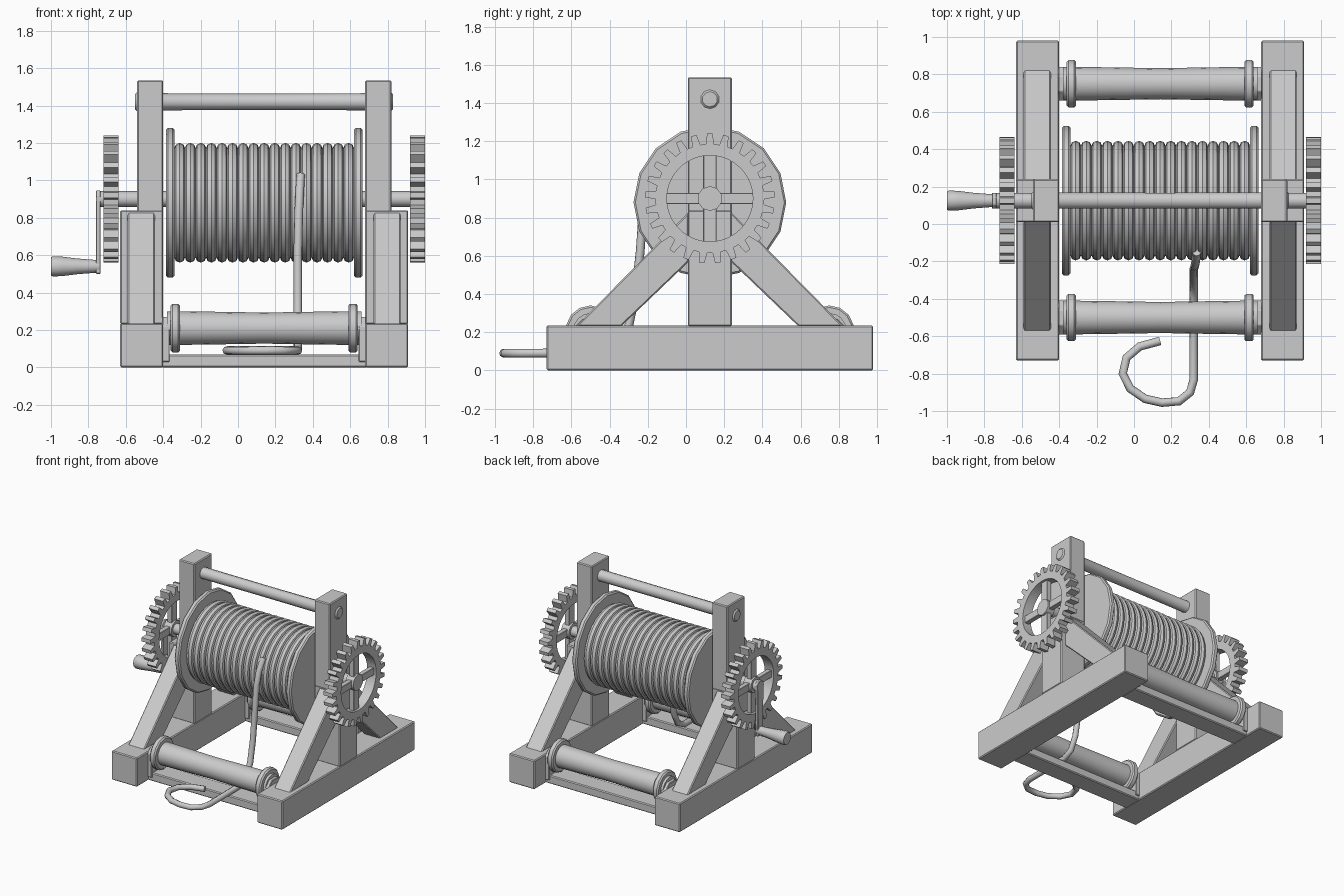
import bpy, bmesh
from math import sin, cos, pi

if "Cube" in bpy.data.objects:
    bpy.data.objects.remove(bpy.data.objects["Cube"])

CX, CY = 0.14, 0.125        # mirror planes of the winch
AXLE_Z, DRUM_Z = 0.90, 0.88


def finish(name, bm, bevel=0.0):
    bmesh.ops.recalc_face_normals(bm, faces=bm.faces)
    me = bpy.data.meshes.new(name)
    bm.to_mesh(me)
    bm.free()
    ob = bpy.data.objects.new(name, me)
    bpy.context.collection.objects.link(ob)
    if bevel:
        m = ob.modifiers.new("bevel", 'BEVEL')
        m.width, m.segments = bevel, 1
    else:
        bpy.ops.object.select_all(action='DESELECT')
        ob.select_set(True)
        bpy.context.view_layer.objects.active = ob
        bpy.ops.object.shade_smooth_by_angle(angle=0.7)
    return ob


def prism(name, profile, x0, x1, bevel=0.007):
    """Extrude a (y, z) profile from x0 to x1."""
    bm = bmesh.new()
    a = [bm.verts.new((x0, y, z)) for y, z in profile]
    b = [bm.verts.new((x1, y, z)) for y, z in profile]
    bm.faces.new(a)
    bm.faces.new(b)
    n = len(a)
    for i in range(n):
        bm.faces.new((a[i], a[(i + 1) % n], b[(i + 1) % n], b[i]))
    return finish(name, bm, bevel)


def box(name, x0, x1, y0, y1, z0, z1, bevel=0.007):
    return prism(name, [(y0, z0), (y1, z0), (y1, z1), (y0, z1)], x0, x1, bevel)


def lathe(name, profile, y, z, sides):
    """Turn an (x, radius) profile about an axis parallel to x."""
    bm = bmesh.new()
    rings = [[bm.verts.new((x, y + r * sin(2 * pi * i / sides), z + r * cos(2 * pi * i / sides)))
              for i in range(sides)] for x, r in profile]
    for a, b in zip(rings, rings[1:]):
        for i in range(sides):
            j = (i + 1) % sides
            bm.faces.new((a[i], a[j], b[j], b[i]))
    bm.faces.new(rings[0])
    bm.faces.new(rings[-1])
    return finish(name, bm)


def gear_rim(name, x0, x1, teeth, tip, root, inner):
    bm = bmesh.new()
    pitch = 2 * pi / teeth
    spots = [(-0.30, root), (-0.17, tip), (0.17, tip), (0.30, root)]
    loops = []
    for x, hole in ((x0, False), (x1, False), (x1, True), (x0, True)):
        loop = []
        for t in range(teeth):
            for off, r in spots:
                a, r = (t + off) * pitch, inner if hole else r
                loop.append(bm.verts.new((x, CY + r * sin(a), AXLE_Z + r * cos(a))))
        loops.append(loop)
    n = len(loops[0])
    for k in range(4):
        a, b = loops[k], loops[(k + 1) % 4]
        for i in range(n):
            bm.faces.new((a[i], a[(i + 1) % n], b[(i + 1) % n], b[i]))
    return finish(name, bm)


def mirrored(side, x0, x1):
    """Left-side x range, or its reflection for the right side."""
    return (x0, x1) if side == "left" else (2 * CX - x1, 2 * CX - x0)


# Side frames, gears and flanges, once per side
for side in ("left", "right"):
    box(side + "_base_beam", *mirrored(side, -0.63, -0.40), -0.73, 0.98, 0, 0.235)
    box(side + "_lower_post", *mirrored(side, -0.63, -0.40), 0.01, 0.24, 0.23, 0.84)
    box(side + "_upper_post", *mirrored(side, -0.54, -0.40), 0.01, 0.24, 0.83, 1.535)
    brace = [(-0.575, 0.23), (-0.34, 0.23), (0.015, 0.57), (0.015, 0.83)]
    prism(side + "_front_brace", brace, *mirrored(side, -0.59, -0.445))
    prism(side + "_back_brace", [(2 * CY - y, z) for y, z in brace],
          *mirrored(side, -0.59, -0.445))

    g0, g1 = mirrored(side, -0.72, -0.64)
    gear_rim(side + "_gear_rim", g0, g1, 25, 0.34, 0.285, 0.225)
    box(side + "_gear_spoke_across", g0 + 0.02, g1 - 0.02, CY - 0.24, CY + 0.24,
        AXLE_Z - 0.03, AXLE_Z + 0.03, 0.003)
    box(side + "_gear_spoke_upright", g0 + 0.02, g1 - 0.02, CY - 0.035, CY + 0.035,
        AXLE_Z - 0.24, AXLE_Z + 0.24, 0.003)
    lathe(side + "_gear_hub", [(g0 + 0.005, 0.065), (g1 - 0.005, 0.065)], CY, AXLE_Z, 10)

    f0, f1 = mirrored(side, -0.385, -0.34)
    lathe(side + "_drum_flange", [(f0, 0.39), (f0 + 0.01, 0.40), (f1 - 0.01, 0.40), (f1, 0.39)],
          CY, DRUM_Z, 16)

# Axle and top bar
lathe("axle", [(-0.76, 0.042), (0.985, 0.042)], CY, AXLE_Z, 12)
lathe("top_bar", [(-0.55, 0.04), (-0.54, 0.05), (-0.53, 0.05), (-0.52, 0.046), (CX, 0.044),
                  (0.80, 0.046), (0.81, 0.05), (0.82, 0.05), (0.83, 0.04)], CY, 1.42, 10)

# Drum core and wound rope
lathe("drum_core", [(-0.36, 0.285), (0.64, 0.285)], CY, DRUM_Z, 24)
bm = bmesh.new()
turns, seg, tube = 17, 32, 8
pitch = 0.96 / turns
for t in range(turns):
    xc = -0.34 + pitch * (t + 0.5)
    grid = [[bm.verts.new((xc + 0.029 * cos(2 * pi * j / tube),
                           CY + (0.291 + 0.029 * sin(2 * pi * j / tube)) * sin(2 * pi * i / seg),
                           DRUM_Z + (0.291 + 0.029 * sin(2 * pi * j / tube)) * cos(2 * pi * i / seg)))
             for j in range(tube)] for i in range(seg)]
    for i in range(seg):
        a, b = grid[i], grid[(i + 1) % seg]
        for j in range(tube):
            k = (j + 1) % tube
            bm.faces.new((a[j], a[k], b[k], b[j]))
bmesh.ops.recalc_face_normals(bm, faces=bm.faces)
finish("wound_rope", bm)

# Loose rope end, led under the front roller into a curl
path = [(0.335, -0.15, 1.03), (0.33, -0.20, 0.94), (0.325, -0.225, 0.83), (0.32, -0.24, 0.62),
        (0.32, -0.265, 0.40), (0.32, -0.30, 0.23), (0.32, -0.35, 0.13), (0.32, -0.43, 0.092),
        (0.32, -0.83, 0.09), (0.30, -0.90, 0.09), (0.24, -0.948, 0.09), (0.15, -0.955, 0.09),
        (0.06, -0.935, 0.09), (-0.02, -0.88, 0.09), (-0.06, -0.80, 0.09), (-0.04, -0.715, 0.09),
        (0.03, -0.655, 0.09), (0.14, -0.625, 0.09)]
cu = bpy.data.curves.new("loose_rope", 'CURVE')
cu.dimensions = '3D'
cu.bevel_depth, cu.bevel_resolution, cu.use_fill_caps = 0.023, 2, True
sp = cu.splines.new('POLY')
sp.points.add(len(path) - 1)
for p, co in zip(sp.points, path):
    p.co = (*co, 1)
bpy.context.collection.objects.link(bpy.data.objects.new("loose_rope", cu))

# Front and back rollers with brackets and cross planks
for end, y in (("front", -0.50), ("back", 0.75)):
    box(end + "_cross_plank", -0.41, 0.69, y - 0.08, y + 0.08, 0, 0.068)
    lathe(end + "_roller", [(-0.38, 0.09), (-0.31, 0.09), (-0.1, 0.087), (CX, 0.083),
                            (0.38, 0.087), (0.59, 0.09), (0.66, 0.09)], y, 0.21, 16)
    for side in ("left", "right"):
        x0, x1 = mirrored(side, -0.36, -0.31)
        lathe(f"{end}_{side}_roller_flange", [(x0, 0.12), (x0 + 0.01, 0.13), (x1 - 0.01, 0.13),
                                              (x1, 0.12)], y, 0.21, 14)
        prism(f"{end}_{side}_roller_bracket",
              [(y - 0.09, 0.03), (y + 0.09, 0.03), (y + 0.09, 0.22), (y + 0.04, 0.27),
               (y - 0.04, 0.27), (y - 0.09, 0.22)], *mirrored(side, -0.405, -0.365), 0.004)

# Crank arm and tapered handle
prism("crank_arm", [(CY - 0.03, 0.50), (CY + 0.03, 0.50), (CY + 0.042, 0.92), (CY + 0.02, 0.945),
                    (CY - 0.02, 0.945), (CY - 0.042, 0.92)], -0.76, -0.735, 0.004)
lathe("crank_handle", [(-1.0, 0.048), (-0.99, 0.054), (-0.94, 0.052), (-0.86, 0.042),
                       (-0.77, 0.035), (-0.74, 0.035)], CY, 0.54, 12)
